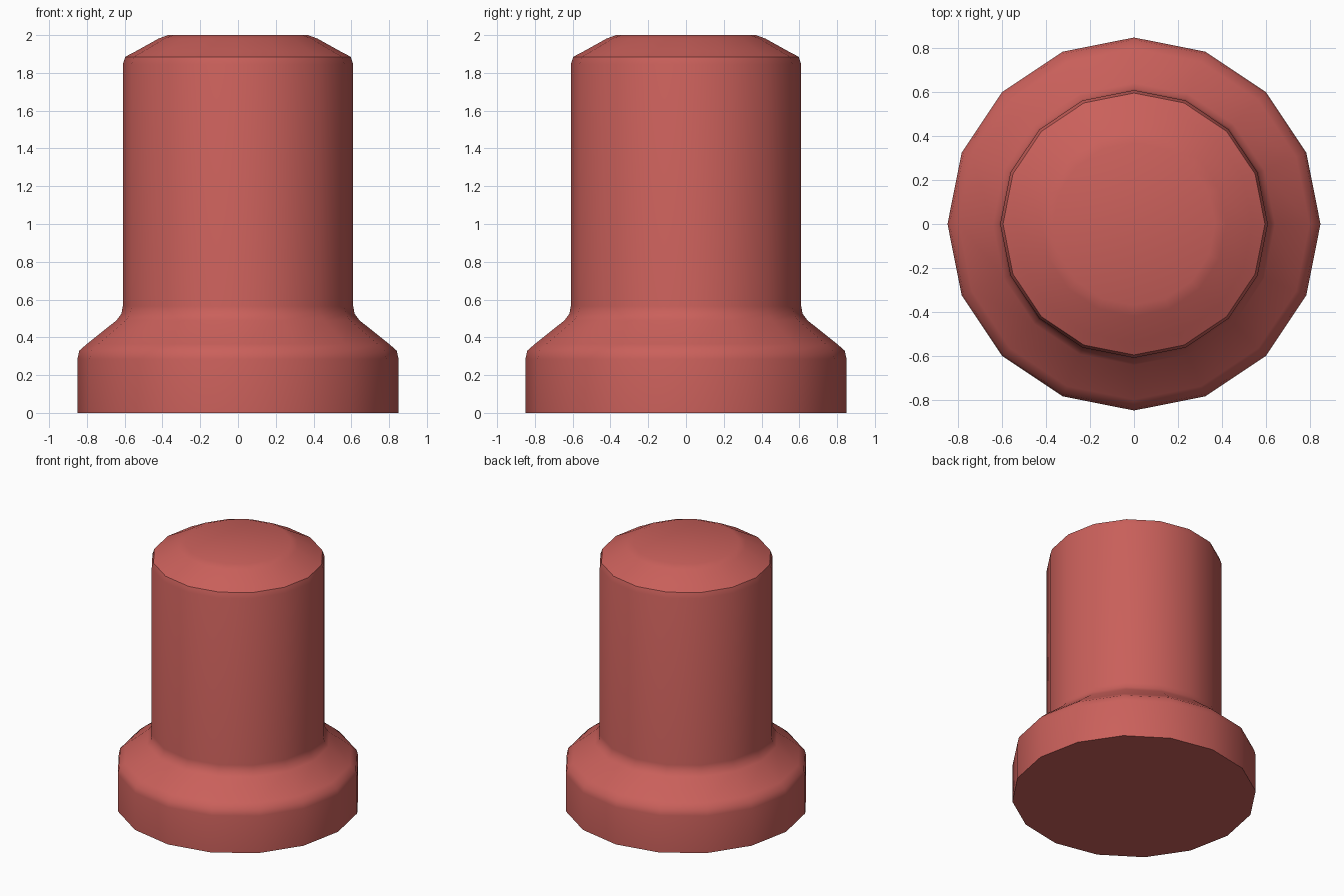
import bpy, bmesh, math

if "Cube" in bpy.data.objects:
    bpy.data.objects.remove(bpy.data.objects["Cube"])

SIDES = 16
# Half profile (radius, height) from the foot to the crown
PROFILE = [(0.85, 0.0), (0.85, 0.285), (0.84, 0.33), (0.80, 0.365),
           (0.643, 0.49), (0.617, 0.525), (0.61, 0.565),
           (0.61, 1.845), (0.597, 1.885), (0.54, 1.915),
           (0.42, 1.982), (0.37, 2.0)]

red = bpy.data.materials.new("soft red")
red.diffuse_color = (0.59, 0.117, 0.104, 1)
red.use_nodes = True
red.node_tree.nodes["Principled BSDF"].inputs["Base Color"].default_value = red.diffuse_color

# Flanged peg: stacked rings joined by quads, capped at both ends
bm = bmesh.new()
rings = [[bm.verts.new((r * math.cos(2 * math.pi * i / SIDES),
                        r * math.sin(2 * math.pi * i / SIDES), z))
          for i in range(SIDES)] for r, z in PROFILE]
for low, high in zip(rings, rings[1:]):
    for i in range(SIDES):
        j = (i + 1) % SIDES
        bm.faces.new((low[i], low[j], high[j], high[i]))
bm.faces.new(rings[0][::-1])
bm.faces.new(rings[-1])

mesh = bpy.data.meshes.new("flanged_peg")
bm.to_mesh(mesh)
bm.free()
mesh.materials.append(red)
peg = bpy.data.objects.new("flanged_peg", mesh)
bpy.context.collection.objects.link(peg)

# Smooth everywhere except the sharp bottom rim
bpy.context.view_layer.objects.active = peg
peg.select_set(True)
bpy.ops.object.shade_smooth_by_angle(angle=math.radians(40))
